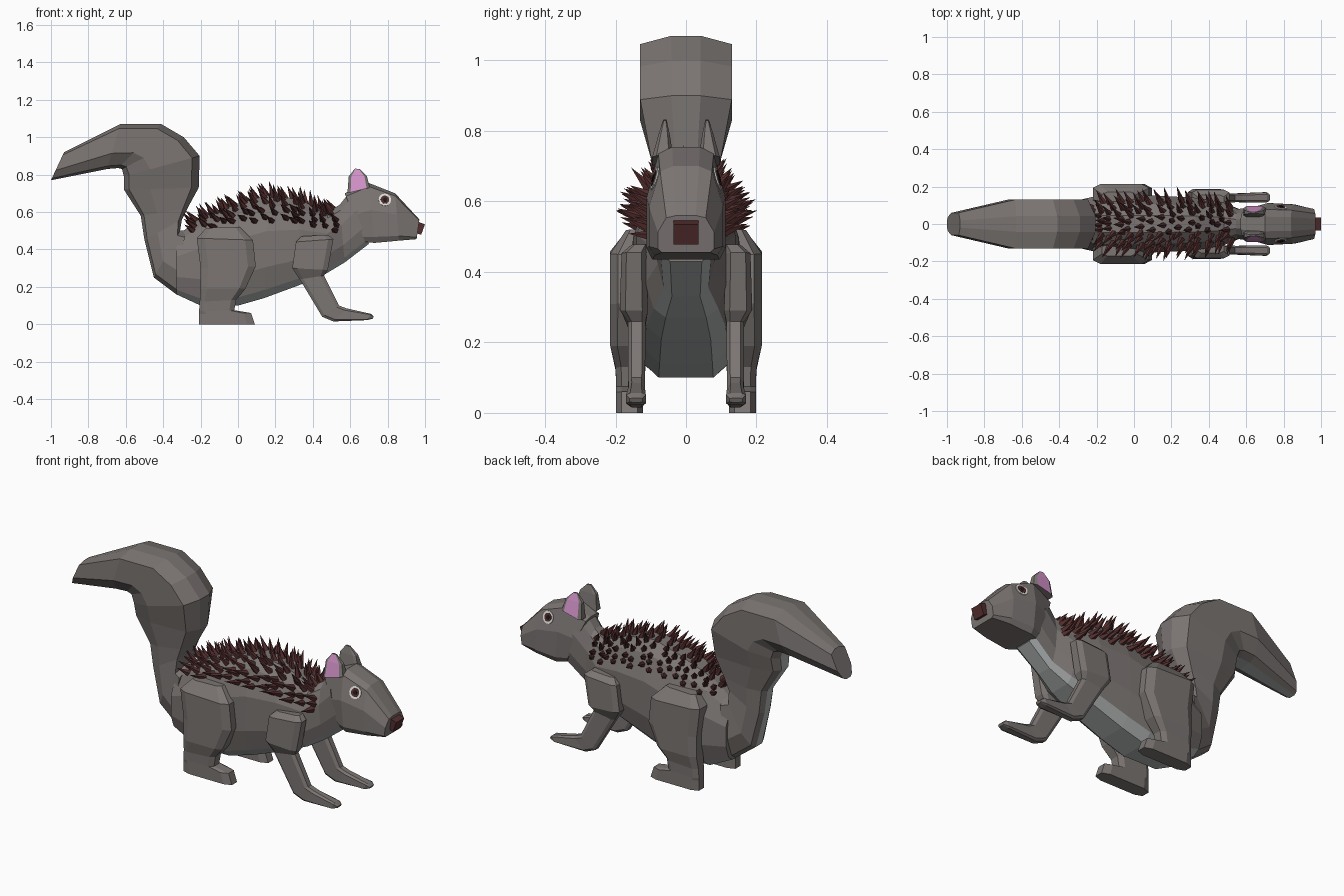
import bpy, bmesh, math, random
from mathutils import Vector, Matrix
from mathutils.bvhtree import BVHTree

default_cube = bpy.data.objects.get("Cube")
if default_cube:
    bpy.data.objects.remove(default_cube, do_unlink=True)
random.seed(4)


def material(name, red, green, blue):
    mat = bpy.data.materials.new(name)
    mat.use_nodes = True
    color = (red, green, blue, 1)
    mat.diffuse_color = color
    mat.node_tree.nodes["Principled BSDF"].inputs["Base Color"].default_value = color
    return mat


fur = material("grey fur", .2, .18, .172)
pale_fur = material("pale belly fur", .42, .44, .44)
quill_brown = material("dark red brown", .085, .026, .026)
ear_pink = material("ear pink", .64, .29, .58)
eye_white = material("eye white", .75, .75, .72)
pupil_black = material("pupil black", .012, .01, .01)


def finish(name, bm, *materials):
    """Turn a bmesh into a flat shaded object and return its surface tree."""
    bmesh.ops.recalc_face_normals(bm, faces=bm.faces)
    tree = BVHTree.FromBMesh(bm)
    mesh = bpy.data.meshes.new(name)
    bm.to_mesh(mesh)
    bm.free()
    for mat in materials:
        mesh.materials.append(mat)
    bpy.context.collection.objects.link(bpy.data.objects.new(name, mesh))
    return tree


def loft(name, sections, outline, accent=None, accent_edges=(), side=1):
    """Skin rings given as (x, z) start, (x, z) end, half width and y centre.

    The outline lists (fraction from start to end, fraction of half width).
    """
    bm = bmesh.new()
    half = list(outline)
    ring_shape = half + [(t, -f) for t, f in reversed(half)]
    rings = []
    for xa, za, xb, zb, width, *centre in sections:
        y = centre[0] if centre else 0
        rings.append([bm.verts.new((xa + (xb - xa) * t,
                                    side * (y + width * f),
                                    za + (zb - za) * t))
                      for t, f in ring_shape])
    count = len(ring_shape)
    for lower, upper in zip(rings, rings[1:]):
        for i in range(count):
            j = (i + 1) % count
            face = bm.faces.new((lower[i], lower[j], upper[j], upper[i]))
            face.material_index = int(i in accent_edges)
    bm.faces.new(rings[0])
    bm.faces.new(rings[-1])
    materials = [fur] + ([accent] if accent else [])
    return finish(name, bm, *materials)


# Torso and neck, with pale underside
torso_outline = [(0, .3), (.1, .7), (.35, 1), (.7, 1), (.92, .8), (1, .5)]
torso = loft("torso", [
    (-.33, .47, -.33, .16, .12),
    (-.2, .57, -.2, .1, .15),
    (0, .645, 0, .1, .155),
    (.16, .69, .14, .14, .15),
    (.33, .665, .33, .21, .14),
    (.48, .6, .47, .27, .115),
    (.545, .64, .57, .33, .08),
    (.6, .71, .7, .43, .09),
], torso_outline, pale_fur, (4, 5, 6))

# Head
head_outline = [(0, .35), (.06, .7), (.45, 1), (.9, 1), (1, .85)]
head = loft("head", [
    (.57, .7, .68, .44, .085),
    (.7, .755, .73, .435, .112),
    (.84, .7, .86, .447, .105),
    (.97, .56, .955, .455, .08),
], head_outline)

# Tail, with a pale strip along the underside
tail_outline = [(0, .32), (.1, 1), (.65, 1), (.93, .65), (1, .3)]
loft("tail", [
    (-.28, .5, -.33, .16, .11),
    (-.31, .5, -.45, .25, .09),
    (-.3, .56, -.5, .45, .08),
    (-.27, .62, -.52, .58, .085),
    (-.21, .73, -.61, .72, .1),
    (-.205, .9, -.61, .79, .13),
    (-.29, 1, -.62, .83, .13),
    (-.41, 1.07, -.64, .835, .13),
    (-.63, 1.07, -.7, .83, .13),
    (-.93, .92, -1, .77, .06),
], tail_outline, pale_fur, (4,))

# Legs and ears on both sides
limb_outline = [(0, .6), (.14, 1), (.86, 1), (1, .6)]
for side, label in ((1, "left"), (-1, "right")):
    loft(label + "_back_leg", [
        (-.17, .515, .01, .52, .03, .14),
        (-.22, .46, .08, .45, .055, .16),
        (-.2, .3, .095, .31, .055, .16),
        (-.2, .19, .04, .19, .05, .165),
        (-.205, .12, -.01, .13, .04, .16),
        (-.208, .07, -.02, .075, .038, .16),
        (-.208, .055, .07, .06, .038, .16),
        (-.208, 0, .09, 0, .038, .16),
    ], limb_outline, side=side)
    loft(label + "_front_leg", [
        (.34, .47, .48, .478, .025, .13),
        (.31, .44, .51, .455, .035, .148),
        (.29, .3, .48, .29, .04, .148),
        (.33, .24, .46, .26, .025, .14),
        (.45, .04, .54, .1, .024, .14),
        (.51, .015, .58, .085, .023, .14),
        (.69, .022, .71, .056, .028, .142),
        (.72, .03, .726, .042, .018, .142),
    ], limb_outline, side=side)
    loft(label + "_ear", [
        (.585, .7, .705, .73, .03, .066),
        (.592, .79, .69, .79, .016, .062),
        (.625, .832, .65, .83, .005, .06),
    ], limb_outline, ear_pink, (1,), side=side)

# Eyes: stacked thin discs laid on the cheeks
for side, label in ((1, "left"), (-1, "right")):
    point, normal, *_ = head.ray_cast(Vector((.785, side, .665)),
                                      Vector((0, -side, 0)))
    turn = normal.to_track_quat("Z", "Y").to_matrix().to_4x4()
    bm = bmesh.new()
    layers = ((.034, .004), (.023, .006), (.011, .008))
    for index, (radius, lift) in enumerate(layers):
        made = bmesh.ops.create_cone(
            bm, cap_ends=True, segments=12, radius1=radius, radius2=radius,
            depth=lift, matrix=Matrix.Translation(point + normal * lift / 2) @ turn)
        for face in {f for v in made["verts"] for f in v.link_faces}:
            face.material_index = index
    finish(label + "_eye", bm, eye_white, quill_brown, pupil_black)

# Nose
bm = bmesh.new()
bmesh.ops.create_cube(bm, size=1, matrix=Matrix.Translation((.973, 0, .512))
                      @ Matrix.Rotation(math.radians(20), 4, "Y")
                      @ Matrix.Diagonal((.035, .07, .06, 1)))
finish("nose", bm, quill_brown)

# Quills fanned over the back, leaning towards the tail
bm = bmesh.new()
rows, columns = 15, 10
for row in range(rows):
    along = row / (rows - 1)
    for column in range(columns):
        spread = (column + .5 * (row % 2) + .25) / columns * 2 - 1
        angle = math.radians(92) * spread + random.uniform(-.06, .06)
        x = -.23 + .74 * along + random.uniform(-.015, .015)
        axis_height = .5 + .05 * math.sin(math.pi * along)
        outward = Vector((0, math.sin(angle), math.cos(angle)))
        point, normal, *_ = torso.ray_cast(Vector((x, 0, axis_height)), outward)
        if point is None:
            continue
        if normal.dot(outward) < 0:
            normal = -normal
        lean = Vector((-random.uniform(.45, .8), 0, .1))
        direction = (normal + outward * .5 + lean).normalized()
        length = random.uniform(.075, .095)
        turn = direction.to_track_quat("Z", "Y").to_matrix().to_4x4()
        middle = point + direction * (length / 2 - .01)
        bmesh.ops.create_cone(bm, cap_ends=True, segments=5, radius1=.019,
                              radius2=0, depth=length,
                              matrix=Matrix.Translation(middle) @ turn)
finish("back_quills", bm, quill_brown)
